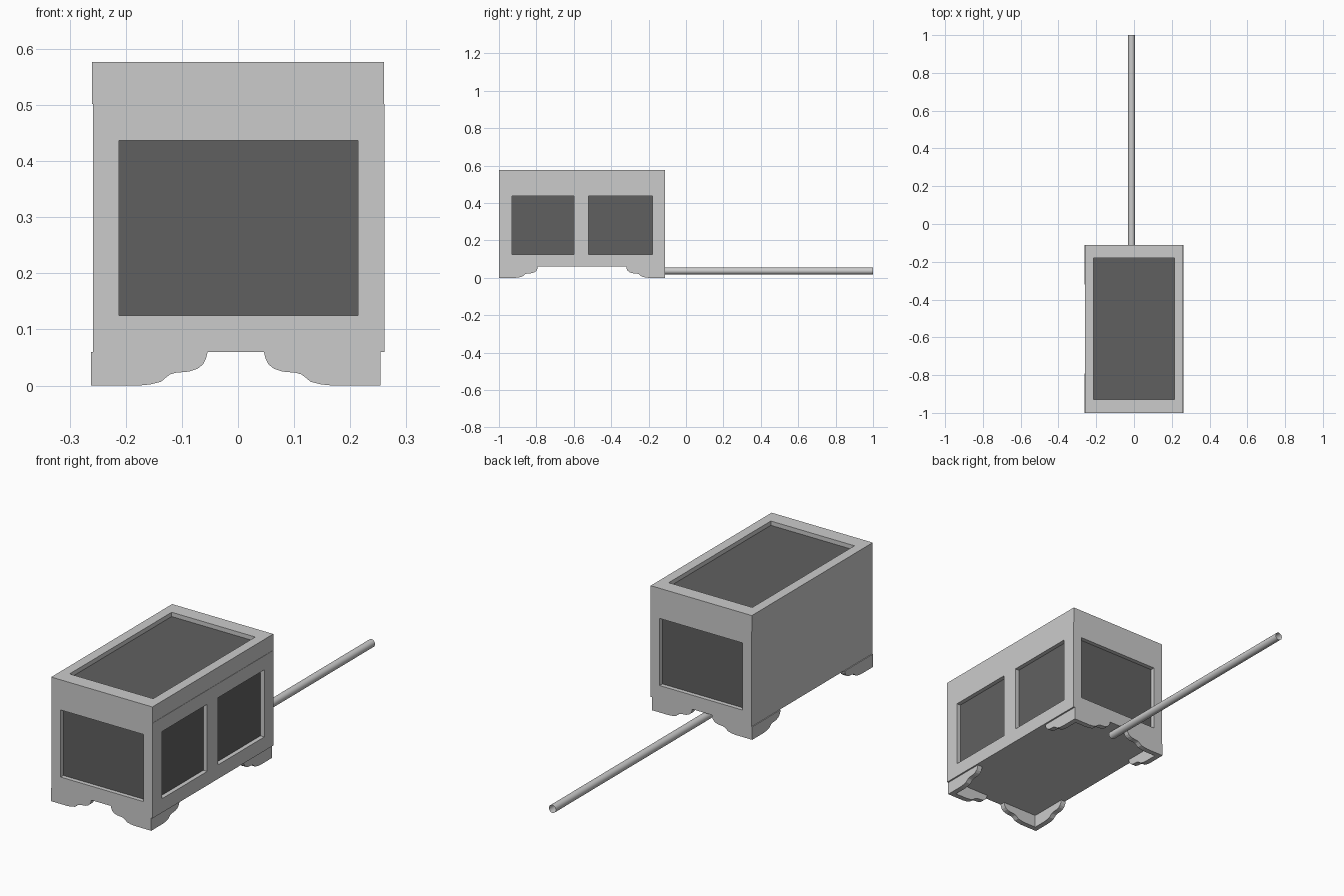
import bpy, bmesh, math
from mathutils import Vector

if "Cube" in bpy.data.objects:
    bpy.data.objects.remove(bpy.data.objects["Cube"])


def material(name, v):
    m = bpy.data.materials.new(name)
    m.diffuse_color = (v, v, v, 1)
    m.use_nodes = True
    m.node_tree.nodes["Principled BSDF"].inputs["Base Color"].default_value = m.diffuse_color
    return m


FRAME = material("light grey frame", 0.60)
PANEL = material("dark grey panel", 0.118)


def finish(bm, name):
    bmesh.ops.recalc_face_normals(bm, faces=bm.faces[:])
    me = bpy.data.meshes.new(name)
    bm.to_mesh(me)
    bm.free()
    me.materials.append(FRAME)
    me.materials.append(PANEL)
    ob = bpy.data.objects.new(name, me)
    bpy.context.collection.objects.link(ob)
    return ob


def panelled_box(name, breaks, panels, depth=0.02):
    """Box cut along break lines; panels = (axis, side, low corner, high corner)."""
    bm = bmesh.new()
    for axis in range(3):
        u, v = (axis + 1) % 3, (axis + 2) % 3
        for end in (0, -1):
            for a0, a1 in zip(breaks[u], breaks[u][1:]):
                for b0, b1 in zip(breaks[v], breaks[v][1:]):
                    ring = []
                    for a, b in ((a0, b0), (a1, b0), (a1, b1), (a0, b1)):
                        p = Vector((0, 0, 0))
                        p[axis], p[u], p[v] = breaks[axis][end], a, b
                        ring.append(bm.verts.new(p))
                    bm.faces.new(ring if end else ring[::-1])
    bmesh.ops.remove_doubles(bm, verts=bm.verts[:], dist=1e-5)
    bm.normal_update()
    # sink each panel into its side
    for axis, side, lo, hi in panels:
        u, v = (axis + 1) % 3, (axis + 2) % 3
        chosen = []
        for f in bm.faces:
            c = f.calc_center_median()
            if (f.normal[axis] * side > 0.9 and lo[0] < c[u] < hi[0]
                    and lo[1] < c[v] < hi[1]):
                chosen.append(f)
        new = bmesh.ops.extrude_face_region(bm, geom=chosen)["geom"]
        shift = Vector((0, 0, 0))
        shift[axis] = -side * depth
        bmesh.ops.translate(bm, vec=shift,
                            verts=[g for g in new if isinstance(g, bmesh.types.BMVert)])
        for g in new:
            if isinstance(g, bmesh.types.BMFace):
                g.material_index = 1
        old = [f for f in chosen if f.is_valid]
        if old:
            bmesh.ops.delete(bm, geom=old, context='FACES')
        bm.normal_update()
    return finish(bm, name)


# chest body: one panel at each end, two on the right, plain left side
xs, ys, zs = (-0.212, 0.214), (-0.93, -0.60, -0.52, -0.18), (0.125, 0.437)
panelled_box("chest_body",
             ([-0.258, *xs, 0.2615], [-1.0, *ys, -0.112], [0.06, *zs, 0.502]),
             [(1, -1, (zs[0], xs[0]), (zs[1], xs[1])),
              (1, 1, (zs[0], xs[0]), (zs[1], xs[1])),
              (0, 1, (ys[0], zs[0]), (ys[1], zs[1])),
              (0, 1, (ys[2], zs[0]), (ys[3], zs[1]))])

# lid with one long panel on top
panelled_box("chest_lid",
             ([-0.26, -0.215, 0.215, 0.26], [-1.0, -0.93, -0.18, -0.112],
              [0.502, 0.577]),
             [(2, 1, (-0.215, -0.93), (0.215, -0.18))])

# bracket feet: scrolled profile, two mitred boards per corner
PROFILE = [(0, 0.06), (0, 0), (0.085, 0), (0.105, 0.002), (0.125, 0.007),
           (0.133, 0.014), (0.141, 0.02), (0.152, 0.023), (0.175, 0.025),
           (0.19, 0.03), (0.2, 0.038), (0.205, 0.048), (0.208, 0.06)]


def bracket_foot(name, cx, cy, sx, sy, t=0.025):
    bm = bmesh.new()
    for swap in (False, True):
        rings = []
        for d in (0, t):
            ring = []
            for u, z in PROFILE:
                a, b = max(u, d), d
                if swap:
                    a, b = b, a
                ring.append(bm.verts.new((cx + sx * a, cy + sy * b, z)))
            rings.append(ring)
        outer, inner = rings
        bm.faces.new(outer)
        bm.faces.new(inner[::-1])
        n = len(PROFILE)
        for i in range(1, n):
            j = (i + 1) % n
            bm.faces.new((outer[i], inner[i], inner[j], outer[j]))
        bm.faces.new((outer[0], inner[0], inner[1], outer[1]))
    return finish(bm, name)


for cx, sx, side in ((-0.262, 1, "left"), (0.254, -1, "right")):
    for cy, sy, end in ((-1.0, 1, "front"), (-0.112, -1, "back")):
        bracket_foot(f"foot_{end}_{side}", cx, cy, sx, sy)

# open-ended pole sticking out behind
y0, y1 = -0.17, 1.0
bpy.ops.mesh.primitive_cylinder_add(vertices=20, radius=0.018, depth=y1 - y0,
                                    end_fill_type='NOTHING',
                                    location=(-0.013, (y0 + y1) / 2, 0.037),
                                    rotation=(math.pi / 2, 0, 0))
pole = bpy.context.object
pole.name = "pole"
pole.data.materials.append(FRAME)
bpy.ops.object.shade_smooth_by_angle(angle=math.radians(40))
